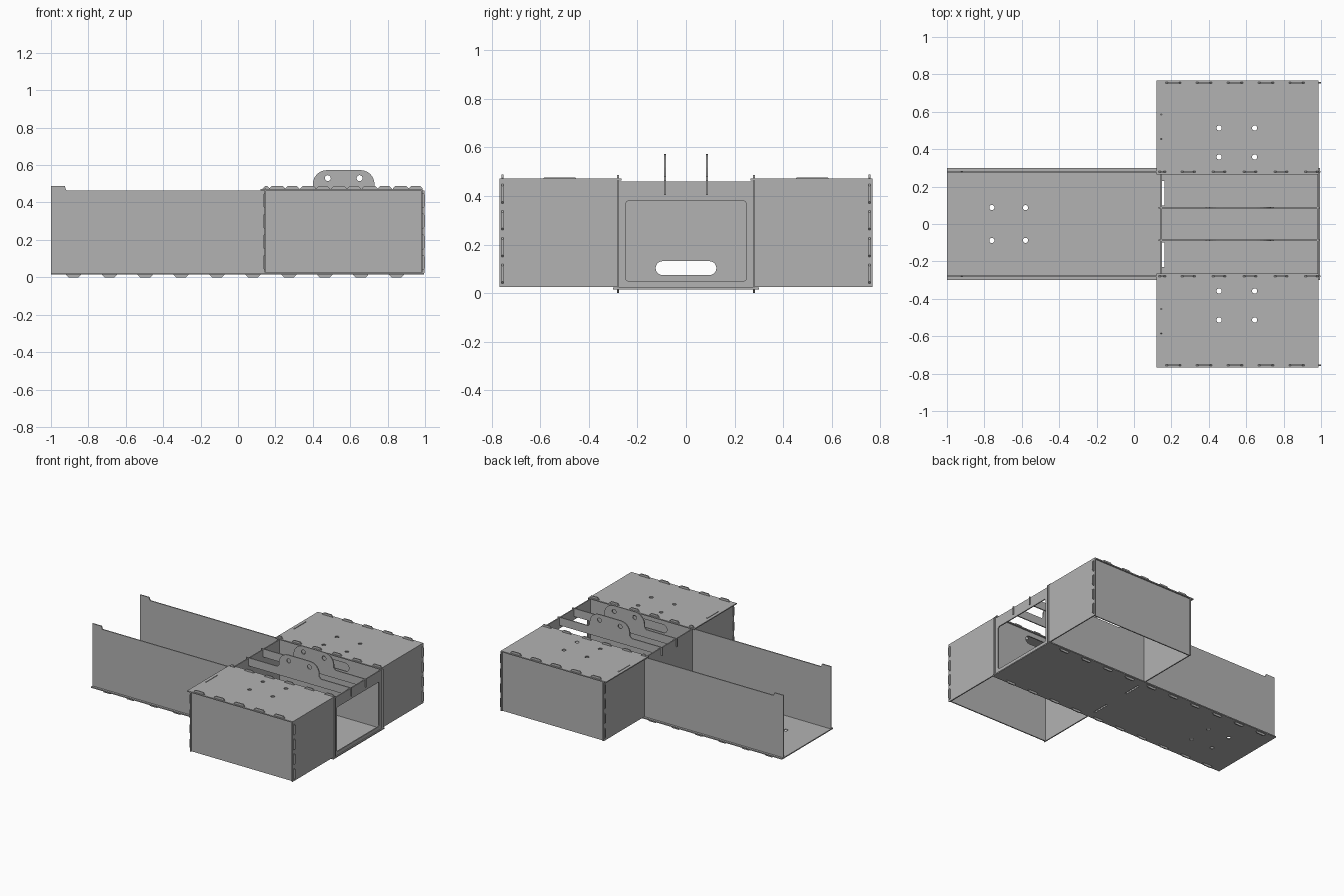
import bpy
from math import pi, cos, sin
from mathutils import Matrix, Vector

cube = bpy.data.objects.get("Cube")
if cube:
    bpy.data.objects.remove(cube, do_unlink=True)

GREY = (0.45, 0.45, 0.45, 1)
mat = bpy.data.materials.new("sheet_grey")
mat.use_nodes = True
mat.diffuse_color = GREY
mat.node_tree.nodes["Principled BSDF"].inputs["Base Color"].default_value = GREY

T = 0.008  # sheet thickness
AXES = {"xy": ((1, 0, 0), (0, 1, 0)), "xz": ((1, 0, 0), (0, 0, 1)), "yz": ((0, 1, 0), (0, 0, 1))}


def sheet(name, plane, offset, outline, holes=()):
    """Flat cut sheet: outline and holes drawn in a plane, centred on an offset along its normal."""
    curve = bpy.data.curves.new(name + "_profile", "CURVE")
    curve.dimensions = "2D"
    curve.fill_mode = "BOTH"
    curve.extrude = T / 2
    for loop in (outline, *holes):
        spline = curve.splines.new("POLY")
        spline.points.add(len(loop) - 1)
        for point, (u, v) in zip(spline.points, loop):
            point.co = (u, v, 0, 1)
        spline.use_cyclic_u = True
    profile = bpy.data.objects.new(name + "_profile", curve)
    bpy.context.collection.objects.link(profile)
    deps = bpy.context.evaluated_depsgraph_get()
    mesh = bpy.data.meshes.new_from_object(profile.evaluated_get(deps))
    bpy.data.objects.remove(profile, do_unlink=True)
    u, v = (Vector(a) for a in AXES[plane])
    n = u.cross(v)
    mesh.transform(Matrix((u, v, n)).transposed().to_4x4())
    mesh.transform(Matrix.Translation(Vector([abs(c) for c in n]) * offset))
    mesh.materials.clear()
    mesh.materials.append(mat)
    for poly in mesh.polygons:
        poly.use_smooth = False
        poly.material_index = 0
    mesh.name = name
    obj = bpy.data.objects.new(name, mesh)
    bpy.context.collection.objects.link(obj)
    return obj


def rect(u0, v0, u1, v1):
    return [(u0, v0), (u1, v0), (u1, v1), (u0, v1)]


def rounded(u0, v0, u1, v1, r, steps=6):
    """Rounded rectangle; a stadium or circle when r fills it."""
    centres = [(u1 - r, v1 - r), (u0 + r, v1 - r), (u0 + r, v0 + r), (u1 - r, v0 + r)]
    return [(cu + r * cos((q + i / steps) * pi / 2), cv + r * sin((q + i / steps) * pi / 2))
            for q, (cu, cv) in enumerate(centres) for i in range(steps + 1)]


def hole(u, v, r=0.014):
    return [(u + r * cos(i * pi / 8), v + r * sin(i * pi / 8)) for i in range(16)]


def spans(centres, width):
    return [(c - width / 2, c + width / 2) for c in centres]


def tabbed(corners, tabs):
    """Counter-clockwise outline with chamfered tabs; tabs maps edge index to (spans, depth)."""
    out = []
    for i, a in enumerate(corners):
        a, b = Vector(a), Vector(corners[(i + 1) % len(corners)])
        out.append(tuple(a))
        if i not in tabs:
            continue
        d = (b - a).normalized()
        n = Vector((d.y, -d.x))
        axis = 0 if abs(d.x) > 0.5 else 1
        ranges, depth = tabs[i]
        c = 0.6 * depth
        for s in sorted(ranges, reverse=d[axis] < 0):
            t0, t1 = sorted((e - a[axis]) / d[axis] for e in s)
            for t, h in ((t0, 0), (t0, depth - c), (t0 + c, depth),
                         (t1 - c, depth), (t1, depth - c), (t1, 0)):
                out.append(tuple(a + d * t + n * h))
    return out


# Shared tab spacing
floor_tabs = spans([-0.88 + 0.192 * i for i in range(10)], 0.08)
outer_tabs = spans([0.21 + 0.165 * i for i in range(5)], 0.085)
inner_tabs = spans([0.29 + 0.165 * i for i in range(5)], 0.075)
end_tabs = spans([0.08, 0.19, 0.3, 0.41], 0.08)

# Long floor with mounting holes and two slots
floor_holes = [hole(x, y) for x in (-0.76, -0.58) for y in (-0.088, 0.088)]
floor_holes += [rect(0.148, y, 0.162, y + 0.13) for y in (-0.23, 0.1)]
sheet("floor", "xy", 0.019, rect(-1, -0.3, 0.995, 0.3), floor_holes)

# Cross wall and front frame of the central channel
sheet("cross_wall", "yz", 0.145, rect(-0.28, 0.02, 0.28, 0.46),
      [rounded(-0.125, 0.075, 0.125, 0.132, 0.028)])
sheet("front_frame", "yz", 0.983, rect(-0.28, 0.02, 0.28, 0.46),
      [rounded(-0.248, 0.05, 0.248, 0.38, 0.012)])

for side, s in (("left", 1), ("right", -1)):
    # Long channel wall with a raised end lug and a grip slot
    wall = [(-1, 0.022), (0.998, 0.022), (0.998, 0.465), (-0.918, 0.465), (-0.926, 0.487), (-1, 0.487)]
    sheet(side + "_channel_wall", "xz", s * 0.28,
          tabbed(wall, {0: (floor_tabs, 0.022), 2: (inner_tabs + [(0.13, 0.17)], 0.022)}),
          [rounded(0.35, 0.37, 0.72, 0.43, 0.03)])

    # Side box, open underneath
    sheet(side + "_box_outer_wall", "xz", s * 0.755,
          tabbed(rect(0.148, 0.025, 0.985, 0.466),
                 {1: (end_tabs, 0.014), 2: (outer_tabs, 0.022), 3: (end_tabs, 0.014)}))
    y0, y1 = sorted((s * 0.28, s * 0.768))
    slot = sorted((s * 0.45, s * 0.59))
    sheet(side + "_box_front_wall", "yz", 0.983, rect(y0, 0.025, y1, 0.466))
    sheet(side + "_box_rear_wall", "yz", 0.145,
          tabbed(rect(y0, 0.025, y1, 0.466), {2: ([slot], 0.01)}))
    y0, y1 = sorted((s * 0.265, s * 0.768))
    sheet(side + "_box_lid", "xy", 0.468, rect(0.12, y0, 0.987, y1),
          [hole(x, s * y) for x in (0.455, 0.645) for y in (0.358, 0.513)])

    # Lengthwise bar with a humped lifting lug
    hump = [p for p in rounded(0.4, 0.4, 0.73, 0.573, 0.075) if p[1] > 0.49]
    bar = [(0.13, 0.405), (0.995, 0.405), (0.995, 0.465), (0.745, 0.465), (0.73, 0.48)]
    bar += hump + [(0.4, 0.48), (0.385, 0.465), (0.13, 0.465)]
    sheet(side + "_lifting_bar", "xz", s * 0.086, bar,
          [hole(0.48, 0.53, 0.016), hole(0.65, 0.53, 0.016)])
